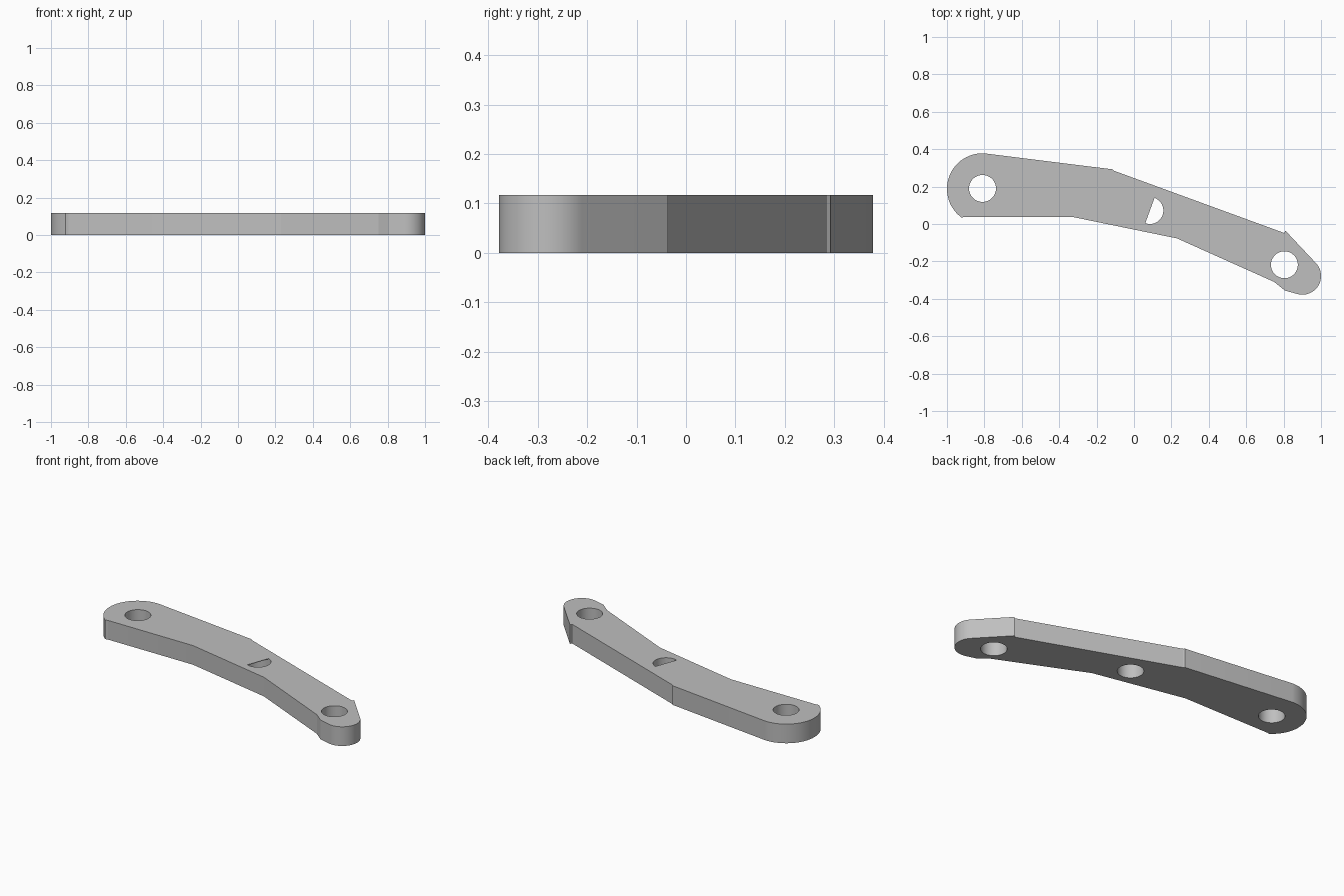
import bpy, bmesh
from math import radians, cos, sin

if "Cube" in bpy.data.objects:
    bpy.data.objects.remove(bpy.data.objects["Cube"], do_unlink=True)

THICK = 0.117
HOLE_R = 0.072


def arc(cx, cy, r, start, end, steps):
    """Points along an arc, angles in degrees."""
    angles = [radians(start + (end - start) * i / steps) for i in range(steps + 1)]
    return [(cx + r * cos(a), cy + r * sin(a)) for a in angles]


def prism(name, points, z0, z1):
    """Extrude a flat outline from z0 to z1."""
    bm = bmesh.new()
    face = bm.faces.new([bm.verts.new((x, y, z0)) for x, y in points])
    new = bmesh.ops.extrude_face_region(bm, geom=[face])["geom"]
    verts = [v for v in new if isinstance(v, bmesh.types.BMVert)]
    bmesh.ops.translate(bm, verts=verts, vec=(0, 0, z1 - z0))
    bmesh.ops.recalc_face_normals(bm, faces=bm.faces)
    mesh = bpy.data.meshes.new(name)
    bm.to_mesh(mesh)
    bm.free()
    obj = bpy.data.objects.new(name, mesh)
    bpy.context.collection.objects.link(obj)
    return obj


def cut(target, cutter):
    """Subtract the cutter, then remove it."""
    cutter.hide_render = True
    mod = target.modifiers.new("cut", "BOOLEAN")
    mod.operation = "DIFFERENCE"
    mod.solver = "EXACT"
    mod.object = cutter
    bpy.context.view_layer.objects.active = target
    bpy.ops.object.modifier_apply(modifier=mod.name)
    bpy.data.objects.remove(cutter, do_unlink=True)


# Bent arm outline, clockwise from the large rounded end
outline = arc(-0.81, 0.188, 0.19, 234, 87, 40)
outline += [(-0.113, 0.292), (-0.108, 0.285), (0.803, -0.048), (0.81, -0.036)]
outline += arc(0.9, -0.278, 0.1, 43, -105, 32)
outline += [(0.807, -0.356), (0.75, -0.31), (0.23, -0.077),
            (-0.33, 0.038), (-0.905, 0.038)]
arm = prism("bent_link_arm", outline, 0, THICK)

# Pivot holes at both ends
for x, y in ((-0.81, 0.19), (0.804, -0.218)):
    cut(arm, prism("pivot_hole_cutter", arc(x, y, HOLE_R, 0, 350, 35), -0.1, 0.3))

# Middle hole: round below, half covered by a thin lip on top
mid = (0.085, 0.072, HOLE_R)
cut(arm, prism("middle_hole_cutter", arc(*mid, 0, 350, 35), -0.1, THICK - 0.003))
cut(arm, prism("half_hole_cutter", arc(*mid, -110, 70, 18), 0.05, 0.3))

# Plain grey finish
grey = bpy.data.materials.new("plain_grey")
grey.use_nodes = True
color = (0.52, 0.52, 0.52, 1)
grey.diffuse_color = color
grey.node_tree.nodes["Principled BSDF"].inputs["Base Color"].default_value = color
arm.data.materials.clear()
arm.data.materials.append(grey)

bpy.ops.object.select_all(action="DESELECT")
arm.select_set(True)
bpy.context.view_layer.objects.active = arm
bpy.ops.object.shade_smooth_by_angle(angle=radians(12))
